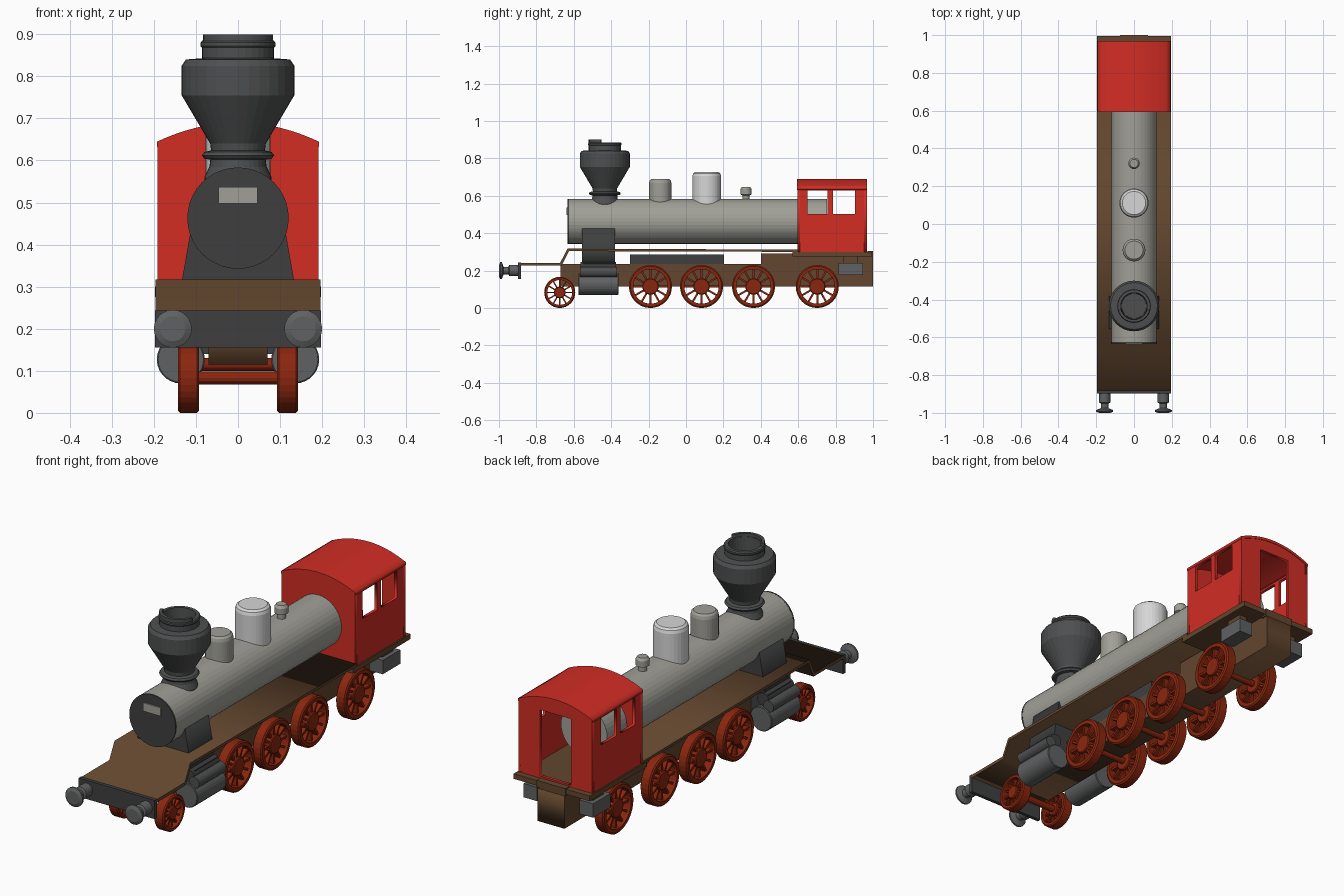
import bpy, bmesh, math
from mathutils import Matrix, Vector

if "Cube" in bpy.data.objects:
    bpy.data.objects.remove(bpy.data.objects["Cube"])


def mat(name, r, g, b):
    lin = [((c / 255 + 0.055) / 1.055) ** 2.4 for c in (r, g, b)]
    m = bpy.data.materials.new(name)
    m.diffuse_color = (*lin, 1)
    m.use_nodes = True
    m.node_tree.nodes["Principled BSDF"].inputs["Base Color"].default_value = m.diffuse_color
    return m


RED = mat("cab_red", 210, 45, 36)
GREY = mat("boiler_grey", 160, 159, 151)
WHITE = mat("dome_white", 214, 214, 214)
BROWN = mat("frame_brown", 98, 70, 46)
DARK = mat("dark_iron", 62, 63, 63)
IRON = mat("stack_iron", 78, 79, 80)
STEEL = mat("steel_grey", 96, 97, 98)
RUST = mat("wheel_red", 138, 38, 14)

# Axis frames: local z of a lathe or plate points along the named axis
ALONG_X = Matrix(((0, 0, 1, 0), (1, 0, 0, 0), (0, 1, 0, 0), (0, 0, 0, 1)))
ALONG_Y = Matrix(((1, 0, 0, 0), (0, 0, -1, 0), (0, 1, 0, 0), (0, 0, 0, 1)))  # local z = -y
UP = Matrix.Identity(4)


def finish(name, bm, material, m=UP, loc=(0, 0, 0)):
    bmesh.ops.remove_doubles(bm, verts=bm.verts, dist=1e-5)
    bmesh.ops.recalc_face_normals(bm, faces=bm.faces)
    bm.transform(Matrix.Translation(loc) @ m)
    me = bpy.data.meshes.new(name)
    bm.to_mesh(me)
    bm.free()
    me.materials.clear()
    me.materials.append(material)
    ob = bpy.data.objects.new(name, me)
    bpy.context.collection.objects.link(ob)
    return ob


def spin(bm, profile, n, closed=False):
    vs = [bm.verts.new((r, 0, z)) for r, z in profile]
    es = [bm.edges.new(p) for p in zip(vs, vs[1:])]
    if closed:
        es.append(bm.edges.new((vs[-1], vs[0])))
    bmesh.ops.spin(bm, geom=vs + es, cent=(0, 0, 0), axis=(0, 0, 1),
                   angle=2 * math.pi, steps=n)


def lathe(name, profile, material, loc, m=UP, n=32):
    bm = bmesh.new()
    spin(bm, profile, n)
    return finish(name, bm, material, m, loc)


def add_box(bm, lo, hi, rot=UP):
    c = [(a + b) / 2 for a, b in zip(lo, hi)]
    s = [b - a for a, b in zip(lo, hi)]
    bmesh.ops.create_cube(bm, size=1, matrix=rot @ Matrix.Translation(c) @ Matrix.Diagonal((*s, 1)))


def box(name, lo, hi, material):
    bm = bmesh.new()
    add_box(bm, lo, hi)
    return finish(name, bm, material)


def plate(name, loops, depth, material, m=UP, loc=(0, 0, 0)):
    """Flat outline, with further loops as holes, extruded about its plane."""
    cu = bpy.data.curves.new(name, 'CURVE')
    cu.dimensions, cu.fill_mode, cu.extrude = '2D', 'BOTH', depth / 2
    for pts in loops:
        sp = cu.splines.new('POLY')
        sp.points.add(len(pts) - 1)
        for p, (u, v) in zip(sp.points, pts):
            p.co = (u, v, 0, 1)
        sp.use_cyclic_u = True
    tmp = bpy.data.objects.new(name + "_outline", cu)
    bpy.context.collection.objects.link(tmp)
    dg = bpy.context.evaluated_depsgraph_get()
    me = bpy.data.meshes.new_from_object(tmp.evaluated_get(dg))
    bm = bmesh.new()
    bm.from_mesh(me)
    bpy.data.objects.remove(tmp)
    bpy.data.meshes.remove(me)
    return finish(name, bm, material, m, loc)


def rect(u0, u1, v0, v1):
    return [(u0, v0), (u1, v0), (u1, v1), (u0, v1)]


def drum(r, h, b=0.0):
    return [(0, 0), (r - b, 0), (r, b), (r, h - b), (r - b, h), (0, h)] if b else \
        [(0, 0), (r, 0), (r, h), (0, h)]


# Boiler, smokebox door and plate
lathe("boiler", drum(0.12, 1.38), GREY, (0, 0.755, 0.463), ALONG_Y, 40)
lathe("smokebox_door", drum(0.1205, 0.008), DARK, (0, -0.625, 0.463), ALONG_Y, 40)
box("door_plate", (-0.046, -0.639, 0.498), (0.046, -0.632, 0.537), GREY)

# Smokestack with open top and raised front lip
lathe("smokestack", [(0, 0.54), (0.08, 0.54), (0.08, 0.56), (0.068, 0.585), (0.066, 0.602),
                     (0.08, 0.604), (0.086, 0.612), (0.08, 0.62), (0.064, 0.624), (0.066, 0.64),
                     (0.134, 0.755), (0.134, 0.825), (0.124, 0.84), (0.086, 0.843), (0.086, 0.868),
                     (0.089, 0.872), (0.089, 0.88), (0.085, 0.885), (0.07, 0.885), (0.066, 0.80),
                     (0, 0.80)], IRON, (0, -0.434, 0))
arc = [math.radians(195 + 150 * i / 16) for i in range(17)]
plate("stack_lip", [[(0.086 * math.cos(a), 0.086 * math.sin(a)) for a in arc] +
                    [(0.072 * math.cos(a), 0.072 * math.sin(a)) for a in reversed(arc)]],
      0.018, IRON, UP, (0, -0.434, 0.891))

# Domes on the boiler
for name, y, r, top, m in (("sand_dome", -0.138, 0.06, 0.69, GREY),
                           ("steam_dome", 0.111, 0.077, 0.727, WHITE)):
    lathe(name, [(0, 0.5), (r, 0.5), (r, top - 0.022), (r * 0.94, top - 0.008),
                 (r * 0.8, top), (0, top)], m, (0, y, 0))
lathe("whistle", [(0, 0.55), (0.019, 0.55), (0.019, 0.602), (0.03, 0.607), (0.03, 0.635),
                  (0.022, 0.647), (0, 0.647)], GREY, (0, 0.321, 0), n=20)

# Cab: arched end walls, windowed side walls, roof
W, T = 0.191, 0.014


def arch(w, z_side, z_top):
    return [(w * (1 - i / 8), z_side + (z_top - z_side) * (1 - (1 - i / 8) ** 2)) for i in range(17)]


wall = [(-W, 0.295), (W, 0.295)] + arch(W, 0.64, 0.685)
plate("cab_front_wall", [wall], T, RED, ALONG_Y, (0, 0.602, 0))
plate("cab_rear_wall", [wall, rect(-0.08, 0.08, 0.31, 0.62)], T, RED, ALONG_Y, (0, 0.96, 0))
plate("cab_roof", [arch(W + 0.001, 0.645, 0.69) + arch(W + 0.001, 0.632, 0.677)[::-1]],
      0.376, RED, ALONG_Y, (0, 0.781, 0))
for side, s in (("left", -1), ("right", 1)):
    plate(f"cab_{side}_wall", [rect(0.595, 0.967, 0.295, 0.64), rect(0.65, 0.757, 0.502, 0.629),
                               rect(0.787, 0.903, 0.502, 0.629)],
          T, RED, ALONG_X, (s * (W - T / 2), 0, 0))

# Running board with front step, cab floor, frame
plate("running_board", [[(-0.89, 0.226), (-0.665, 0.226), (-0.626, 0.304), (0.6, 0.3), (0.6, 0.312),
                         (-0.634, 0.317), (-0.673, 0.241), (-0.89, 0.241)]], 0.392, BROWN, ALONG_X)
box("cab_floor", (-0.197, 0.57, 0.276), (0.197, 0.995, 0.3), BROWN)
box("rear_step", (-0.075, 0.97, 0.268), (0.075, 1.0, 0.304), BROWN)
plate("main_frame", [[(-0.672, 0.115), (1.0, 0.115), (1.0, 0.29), (0.4, 0.29), (0.4, 0.236),
                      (-0.672, 0.236)]], 0.14, BROWN, ALONG_X)
box("ash_pan", (-0.07, -0.3, 0.234), (0.07, 0.203, 0.287), DARK)

# Smokebox saddle
plate("smokebox_saddle", [[(-0.142, 0.235), (0.142, 0.235), (0.133, 0.317), (0.113, 0.43),
                           (-0.113, 0.43), (-0.133, 0.317)]], 0.176, DARK, ALONG_Y, (0, -0.468, 0))

# Buffer beam
box("buffer_beam", (-0.197, -0.898, 0.155), (0.197, -0.882, 0.243), DARK)


def wheel(name, r, x, y):
    """Spoked wheel: bevelled rim, hub and twelve spokes."""
    bm = bmesh.new()
    h, ri = 0.025, r * 0.8
    spin(bm, [(ri, -h), (r * 0.94, -h), (r, -h + 0.005), (r, h - 0.005), (r * 0.94, h), (ri, h)],
         32, True)
    spin(bm, drum(r * 0.38, 2 * h - 0.008, 0.004), 20)
    hub = [v for v in bm.verts if v.co.xy.length < r * 0.39]
    bmesh.ops.translate(bm, verts=hub, vec=(0, 0, -h + 0.004))
    for i in range(12):
        add_box(bm, (r * 0.3, -r * 0.045, -0.012), (r * 0.84, r * 0.045, 0.012),
                Matrix.Rotation(math.tau * i / 12, 4, 'Z'))
    finish(name, bm, RUST, ALONG_X, (x, y, r))


AXLES = (("leading", 0.083, -0.675), ("driving_1", 0.115, -0.19), ("driving_2", 0.115, 0.083),
         ("driving_3", 0.115, 0.361), ("trailing", 0.115, 0.702))
for name, r, y in AXLES:
    lathe(name + "_axle", drum(0.015, 0.22), RUST, (-0.11, y, r), ALONG_X, 12)

for side, s in (("left", -1), ("right", 1)):
    for name, r, y in AXLES:
        wheel(f"{side}_{name}_wheel", r, s * 0.118, y)
    # Cylinders and valve chests
    lathe(f"{side}_cylinder", drum(0.057, 0.216, 0.003), STEEL, (s * 0.136, -0.36, 0.127), ALONG_Y, 28)
    lathe(f"{side}_outer_valve", drum(0.027, 0.2), IRON, (s * 0.17, -0.368, 0.192), ALONG_Y, 20)
    lathe(f"{side}_inner_valve", drum(0.03, 0.19), DARK, (s * 0.138, -0.373, 0.215), ALONG_Y, 20)
    box(f"{side}_valve_block", (min(s * .07, s * .16), -0.55, 0.14),
        (max(s * .07, s * .16), -0.38, 0.24), DARK)
    # Buffers
    lathe(f"{side}_buffer", [(0, 0), (0.03, 0), (0.03, 0.055), (0.02, 0.06), (0.02, 0.085),
                             (0.045, 0.095), (0.045, 0.103), (0.03, 0.11), (0, 0.11)],
          STEEL, (s * 0.155, -0.89, 0.2), ALONG_Y, 24)
    # Tool box under the cab floor
    box(f"{side}_tool_box", (min(s * .11, s * .18), 0.815, 0.175),
        (max(s * .11, s * .18), 0.945, 0.24), STEEL)
    box(f"{side}_tool_box_hanger", (min(s * .12, s * .16), 0.84, 0.24),
        (max(s * .12, s * .16), 0.92, 0.28), BROWN)
